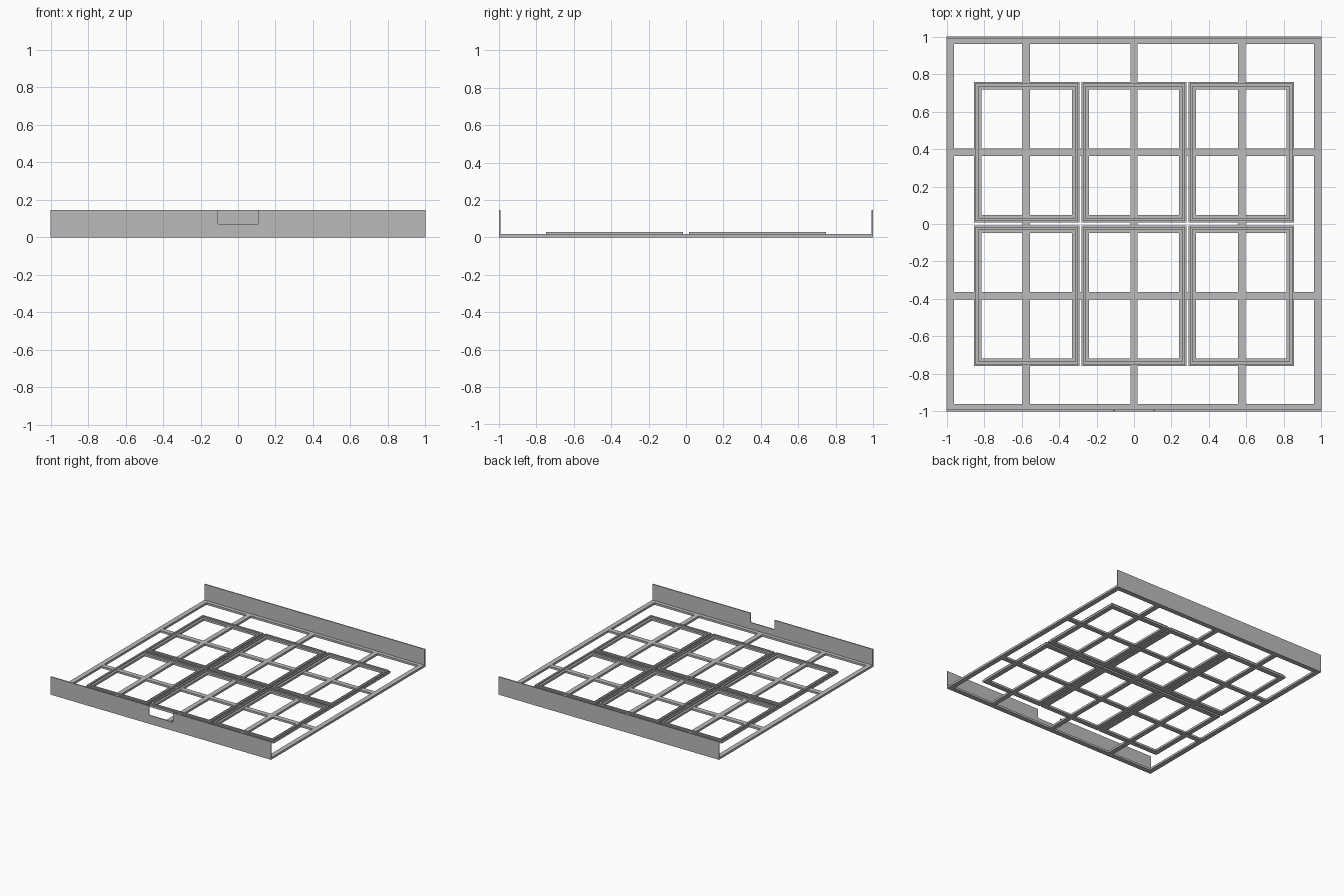
import bpy
import bmesh

cube = bpy.data.objects.get("Cube")
if cube:
    bpy.data.objects.remove(cube, do_unlink=True)

# Single painted metal colour
metal = bpy.data.materials.new("grey_metal")
metal.use_nodes = True
GREY = (0.5, 0.5, 0.5, 1)
metal.diffuse_color = GREY
metal.node_tree.nodes["Principled BSDF"].inputs["Base Color"].default_value = GREY

BAR = 0.04       # width of every flat bar
BASE_TOP = 0.017
RIM_TOP = 0.028
WALL_TOP = 0.147
WALL = 0.009


def finish(name, bm):
    bmesh.ops.recalc_face_normals(bm, faces=bm.faces)
    mesh = bpy.data.meshes.new(name)
    bm.to_mesh(mesh)
    bm.free()
    mesh.materials.append(metal)
    obj = bpy.data.objects.new(name, mesh)
    bpy.context.collection.objects.link(obj)
    return obj


def box(name, x0, x1, y0, y1, z0, z1):
    bm = bmesh.new()
    bmesh.ops.create_cube(bm, size=1)
    for v in bm.verts:
        v.co = ((x0 + x1) / 2 + v.co.x * (x1 - x0),
                (y0 + y1) / 2 + v.co.y * (y1 - y0),
                (z0 + z1) / 2 + v.co.z * (z1 - z0))
    return finish(name, bm)


def ring(name, cx, cy, hx, hy, section):
    """Sweep a closed (inset, z) section around a mitred rectangle."""
    bm = bmesh.new()
    loops = []
    for sx, sy in ((-1, -1), (1, -1), (1, 1), (-1, 1)):
        loops.append([bm.verts.new((cx + sx * (hx - d), cy + sy * (hy - d), z))
                      for d, z in section])
    n = len(section)
    for i in range(4):
        a, b = loops[i], loops[(i + 1) % 4]
        for k in range(n):
            m = (k + 1) % n
            bm.faces.new((a[k], b[k], b[m], a[m]))
    return finish(name, bm)


def wall(name, y, outline):
    """Upright plate: an x-z outline given thickness along y."""
    bm = bmesh.new()
    face = bm.faces.new([bm.verts.new((x, y, z)) for x, z in outline])
    out = bmesh.ops.extrude_face_region(bm, geom=[face])
    for v in out["geom"]:
        if isinstance(v, bmesh.types.BMVert):
            v.co.y += WALL
    return finish(name, bm)


# Outer frame
ring("outer_frame", 0, 0, 1, 1,
     [(0, 0), (BAR, 0), (BAR, BASE_TOP), (0, BASE_TOP)])

# Crossing support bars
inner = 1 - BAR
for i, x in enumerate((-0.575, 0, 0.575)):
    box(f"long_bar_{i + 1}", x - BAR / 2, x + BAR / 2, -inner, inner, 0, BASE_TOP)
for i, y in enumerate((-0.3825, 0.3825)):
    box(f"cross_bar_{i + 1}", -inner, inner, y - BAR / 2, y + BAR / 2, 0, BASE_TOP - 0.001)

# Six panel frames, each a flat flange with a raised rim
section = [(0, 0.001), (BAR, 0.001), (BAR, BASE_TOP + 0.001),
           (0.022, BASE_TOP + 0.001), (0.022, RIM_TOP),
           (0.008, RIM_TOP), (0.008, BASE_TOP + 0.001), (0, BASE_TOP + 0.001)]
for r, y in enumerate((-0.3825, 0.3825)):
    for c, x in enumerate((-0.572, 0, 0.572)):
        ring(f"panel_frame_{r + 1}_{c + 1}", x, y, 0.281, 0.374, section)

# Back wall, and front wall with a handle notch (small chamfered corners)
wall("back_wall", 1 - WALL, [(-1, 0), (1, 0), (1, WALL_TOP), (-1, WALL_TOP)])
notch = [(0.11, WALL_TOP), (0.11, 0.076), (0.104, 0.07)]
right_half = [(1, 0), (1, WALL_TOP)] + notch
wall("front_wall", -1, right_half + [(-x, z) for x, z in reversed(right_half)])
